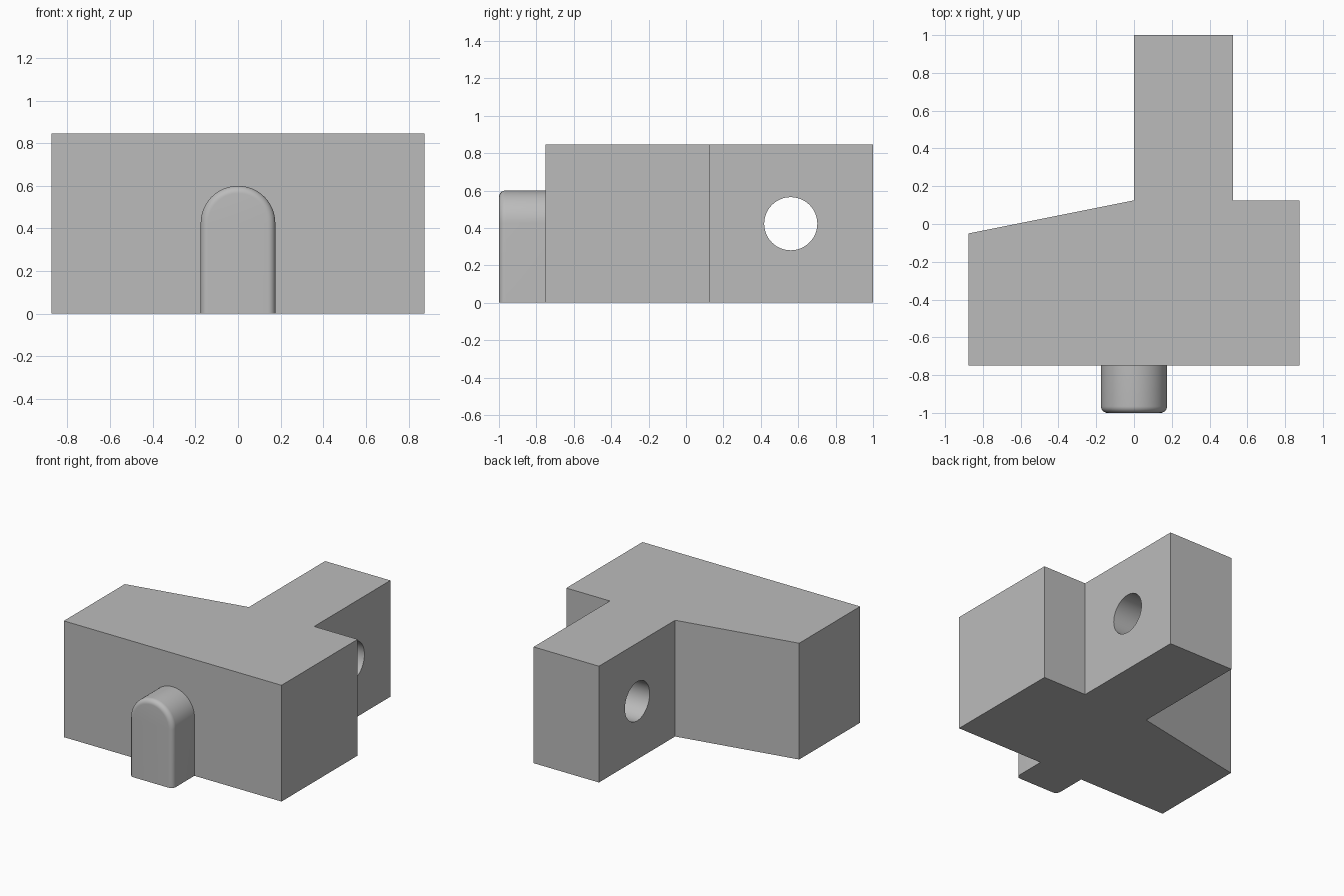
import bpy
import bmesh
from math import sin, cos, pi, radians

cube = bpy.data.objects.get("Cube")
if cube:
    bpy.data.objects.remove(cube, do_unlink=True)

# Single grey finish
grey = bpy.data.materials.new("plain_grey")
grey.use_nodes = True
COLOR = (0.5, 0.5, 0.5, 1)
grey.diffuse_color = COLOR
grey.node_tree.nodes["Principled BSDF"].inputs["Base Color"].default_value = COLOR


def loft(name, rings):
    """Skin closed rings of points and cap both ends."""
    bm = bmesh.new()
    loops = [[bm.verts.new(p) for p in ring] for ring in rings]
    n = len(loops[0])
    for a, b in zip(loops, loops[1:]):
        for i in range(n):
            j = (i + 1) % n
            bm.faces.new((a[i], a[j], b[j], b[i]))
    bm.faces.new(loops[0])
    bm.faces.new(loops[-1])
    bmesh.ops.recalc_face_normals(bm, faces=bm.faces)
    mesh = bpy.data.meshes.new(name)
    bm.to_mesh(mesh)
    bm.free()
    mesh.materials.append(grey)
    obj = bpy.data.objects.new(name, mesh)
    bpy.context.collection.objects.link(obj)
    return obj


def smooth(obj):
    bpy.ops.object.select_all(action='DESELECT')
    obj.select_set(True)
    bpy.context.view_layer.objects.active = obj
    bpy.ops.object.shade_smooth_by_angle(angle=radians(30))


# Main block: plan outline with slanted shoulder and rear arm
HEIGHT = 0.845
outline = [(-0.875, -0.75), (0.875, -0.75), (0.875, 0.125), (0.525, 0.125),
           (0.525, 1), (0, 1), (0, 0.125), (-0.875, -0.05)]
body = loft("body_block", [[(x, y, z) for x, y in outline] for z in (0, HEIGHT)])

# Round hole through the arm
bpy.ops.mesh.primitive_cylinder_add(vertices=64, radius=0.142, depth=1,
                                    location=(0.26, 0.56, HEIGHT / 2),
                                    rotation=(0, pi / 2, 0))
cutter = bpy.context.object
cutter.name = "hole_cutter"
cutter.hide_render = True
cutter.data.materials.append(grey)
cut = body.modifiers.new("arm_hole", 'BOOLEAN')
cut.operation = 'DIFFERENCE'
cut.solver = 'EXACT'
cut.object = cutter
bpy.context.view_layer.objects.active = body
bpy.ops.object.modifier_apply(modifier=cut.name)
bpy.data.objects.remove(cutter, do_unlink=True)
smooth(body)

# Arched front peg with a rounded front rim
RADIUS, SPRING, FILLET = 0.175, 0.425, 0.035


def arch(y, r):
    curve = [(r * cos(pi * i / 32), y, SPRING + r * sin(pi * i / 32)) for i in range(33)]
    return [(r, y, 0)] + curve + [(-r, y, 0)]


rings = [arch(-0.75, RADIUS)]
for k in range(9):
    a = pi / 2 * k / 8
    rings.append(arch(-1 + FILLET * (1 - sin(a)), RADIUS - FILLET * (1 - cos(a))))
smooth(loft("front_peg", rings))
